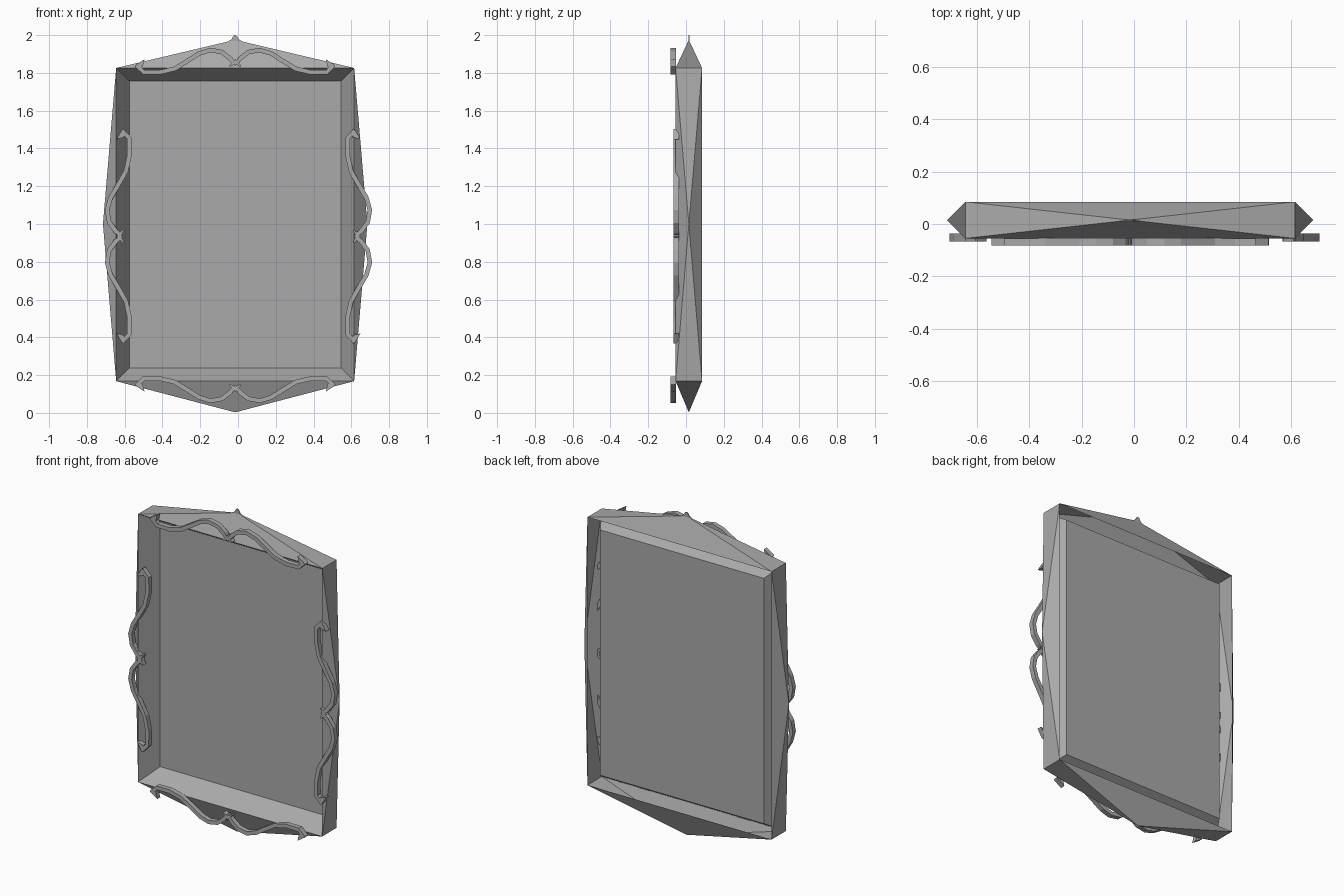
import bpy, bmesh
from mathutils import Vector

if "Cube" in bpy.data.objects:
    bpy.data.objects.remove(bpy.data.objects["Cube"])

grey = bpy.data.materials.new("warm_grey")
grey.use_nodes = True
grey.diffuse_color = (0.4, 0.4, 0.4, 1)
grey.node_tree.nodes["Principled BSDF"].inputs["Base Color"].default_value = (0.4, 0.4, 0.4, 1)

# Main dimensions
CX = -0.015
LEFT, RIGHT, LOW, HIGH = -0.645, 0.615, 0.168, 1.826
FRONT, BACK, PANEL = -0.055, 0.085, 0.06
BEVEL = 0.07


def make(name, verts, faces):
    mesh = bpy.data.meshes.new(name)
    mesh.from_pydata(verts, [], faces)
    bm = bmesh.new()
    bm.from_mesh(mesh)
    bmesh.ops.recalc_face_normals(bm, faces=bm.faces)
    bm.to_mesh(mesh)
    bm.free()
    mesh.materials.append(grey)
    obj = bpy.data.objects.new(name, mesh)
    bpy.context.collection.objects.link(obj)
    return obj


def loop(inset, y):
    l, r, b, t = LEFT + inset, RIGHT - inset, LOW + inset, HIGH - inset
    return [Vector(p) for p in ((l, y, b), (r, y, b), (r, y, t), (l, y, t))]


# Recessed panel with sloping border
sides = [(i, (i + 1) % 4) for i in range(4)]
make("inner_border", loop(0, FRONT) + loop(BEVEL, PANEL),
     [(a, b, b + 4, a + 4) for a, b in sides])
make("mirror_panel", loop(BEVEL, PANEL), [(0, 1, 2, 3)])

# Four hollow pyramid-shaped sides
apexes = {
    "bottom_side": (CX, 0.015, 0.003),
    "left_side": (0.685, 0.015, 1.0),
    "top_side": (CX, 0.015, 1.975),
    "right_side": (-0.715, 0.015, 1.0),
}
rim_front, rim_back = loop(0, FRONT), loop(0, BACK)
for (name, apex), (a, b) in zip(apexes.items(), sides):
    base = [rim_front[a], rim_front[b], rim_back[b], rim_back[a]]
    make(name, base + [Vector(apex)], [(i, j, 4) for i, j in sides])

# Thin finial at the crown
finial = [(-0.04, 1.965), (-0.02, 1.977), (-0.008, 1.997), (0, 2.0),
          (0.008, 1.997), (0.02, 1.977), (0.04, 1.965)]
plate = make("finial", [(CX + x, 0.012, z) for x, z in finial], [tuple(range(len(finial)))])
plate.modifiers.new("thickness", "SOLIDIFY").thickness = 0.006

# Scroll ornament: half of the ribbon as (along, outward)
ribbon = [(0.522, 0.052), (0.485, 0.014), (0.40, 0.013), (0.32, 0.032),
          (0.25, 0.075), (0.19, 0.113), (0.13, 0.131), (0.07, 0.12),
          (0.025, 0.085), (0.008, 0.06), (0.03, 0.045)]
barb = [(0.48, 0.082), (0.53, 0.05), (0.49, 0.04)]
hook = [(0.0, 0.085), (0.012, 0.065), (0.0, 0.045)]


def scroll(name, place, y):
    pts = [Vector(p) for p in ribbon]
    verts, faces = [], []
    for sign in (1, -1):
        start = len(verts)
        for i, p in enumerate(pts):
            d = (pts[min(i + 1, len(pts) - 1)] - pts[max(i - 1, 0)]).normalized()
            width = 0.004 if i == len(pts) - 1 else 0.012
            n = Vector((-d.y, d.x)) * width
            verts += [(sign * (p + n).x, (p + n).y), (sign * (p - n).x, (p - n).y)]
        for k in range(start, len(verts) - 2, 2):
            faces.append((k, k + 1, k + 3, k + 2))
        for shape in (barb, hook):
            k = len(verts)
            verts += [(sign * t, h) for t, h in shape]
            faces.append((k, k + 1, k + 2))
    flat = []
    for t, h in verts:
        x, z = place(t, h)
        flat.append((x, y, z))
    obj = make(name, flat, faces)
    mod = obj.modifiers.new("thickness", "SOLIDIFY")
    mod.thickness, mod.offset = 0.03, 0


STRETCH = 1.07
MID = 0.935
scroll("top_scroll", lambda t, h: (CX + t, 1.79 + h), -0.068)
scroll("bottom_scroll", lambda t, h: (CX + t, 0.195 - h), -0.068)
scroll("left_scroll", lambda t, h: (0.567 + h, MID + t * STRETCH), -0.052)
scroll("right_scroll", lambda t, h: (-0.562 - h, MID + t * STRETCH), -0.052)
